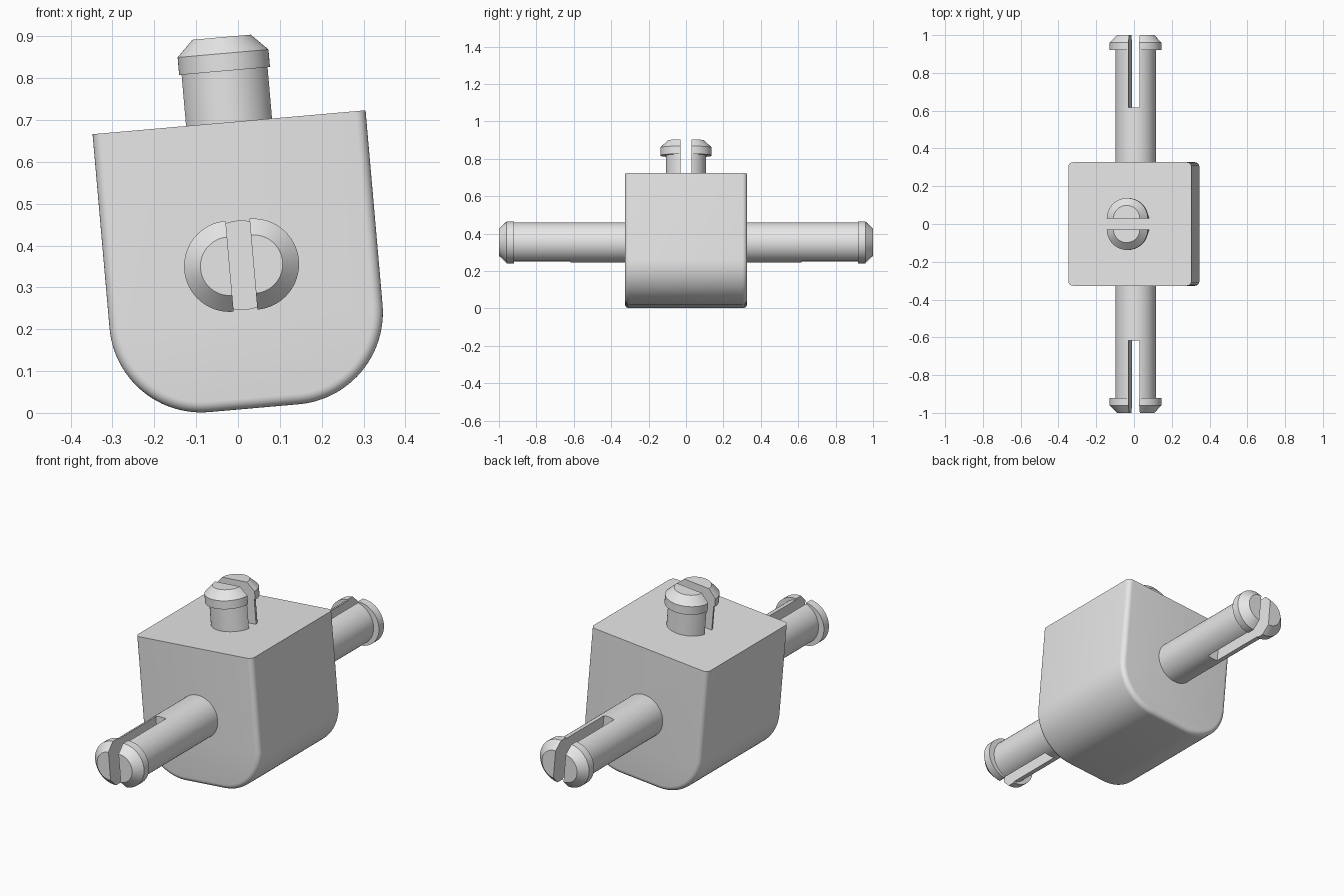
import bpy, bmesh
from math import sin, cos, pi, radians, acos
from mathutils import Matrix

cube = bpy.data.objects.get("Cube")
if cube:
    bpy.data.objects.remove(cube, do_unlink=True)

grey = bpy.data.materials.new("light_grey")
grey.use_nodes = True
grey.diffuse_color = (0.8, 0.8, 0.8, 1)
grey.node_tree.nodes["Principled BSDF"].inputs["Base Color"].default_value = (0.8, 0.8, 0.8, 1)

# The whole model leans sideways about the long pin's axis
LEAN = Matrix.Translation((0.0085, 0, 0.353)) @ Matrix.Rotation(radians(-5), 4, 'Y')
SHAFT_R, HEAD_R, TIP_R, SLOT = 0.107, 0.109, 0.07, 0.0285
STEPS = 32


def finish(name, bm, matrix):
    bmesh.ops.recalc_face_normals(bm, faces=bm.faces)
    mesh = bpy.data.meshes.new(name)
    bm.to_mesh(mesh)
    bm.free()
    mesh.shade_smooth()
    mesh.set_sharp_from_angle(angle=radians(30))
    mesh.materials.append(grey)
    obj = bpy.data.objects.new(name, mesh)
    obj.matrix_world = LEAN @ matrix
    bpy.context.collection.objects.link(obj)


def loft(name, sections, matrix):
    """Skin a stack of (outline, height) sections and cap both ends."""
    bm = bmesh.new()
    rings = [[bm.verts.new((x, y, z)) for x, y in outline] for outline, z in sections]
    count = len(rings[0])
    for low, high in zip(rings, rings[1:]):
        for i in range(count):
            j = (i + 1) % count
            bm.faces.new((low[i], low[j], high[j], high[i]))
    bm.faces.new(rings[0][::-1])
    bm.faces.new(rings[-1])
    finish(name, bm, matrix)


def arc(radius, half_angle, centre_x=0.0):
    return [(centre_x + radius * cos(a), radius * sin(a))
            for a in (half_angle * (2 * i / STEPS - 1) for i in range(STEPS + 1))]


def split_pin(name, matrix, base, floor, collar, taper, tip):
    """Round shaft ending in two prongs with a flared, chamfered head."""
    circle = [(SHAFT_R * cos(2 * pi * i / 64), SHAFT_R * sin(2 * pi * i / 64)) for i in range(64)]
    loft(name + "_shaft", [(circle, base), (circle, floor)], matrix)
    stem = arc(SHAFT_R, acos(SLOT / SHAFT_R))
    head = arc(HEAD_R, pi / 2, SLOT)
    end = arc(TIP_R, pi / 2, SLOT)
    for side, turn in (("a", 0), ("b", pi)):
        loft(f"{name}_prong_{side}",
             [(stem, floor), (stem, collar), (head, collar), (head, taper), (end, tip)],
             matrix @ Matrix.Rotation(turn, 4, 'Z'))


# Block: U-shaped profile, filleted along its front and back rims except on top
W, H, D, R = 0.3275, 0.343, 0.327, 0.22
profile = [(W, H), (-W, H)]
for cx, start in ((-(W - R), pi), (W - R, 1.5 * pi)):
    for i in range(25):
        a = start + i / 24 * pi / 2
        profile.append((cx + R * cos(a), R - H + R * sin(a)))
bm = bmesh.new()
face = bm.faces.new([bm.verts.new((x, -D, z)) for x, z in profile])
moved = bmesh.ops.extrude_face_region(bm, geom=[face], use_keep_orig=True)["geom"]
bmesh.ops.translate(bm, vec=(0, 2 * D, 0),
                    verts=[g for g in moved if isinstance(g, bmesh.types.BMVert)])
bmesh.ops.recalc_face_normals(bm, faces=bm.faces)
rims = [e for e in bm.edges
        if e.verts[0].co.y * e.verts[1].co.y > 0
        and min(v.co.z for v in e.verts) < H - 0.01]
bmesh.ops.bevel(bm, geom=rims, offset=0.025, segments=6, profile=0.5,
                affect='EDGES', clamp_overlap=False)
finish("block", bm, Matrix())

# Long pins front and back, short pin on top
for name, angle in (("front_pin", 90), ("back_pin", -90)):
    split_pin(name, Matrix.Rotation(radians(angle), 4, 'X'), 0.3, 0.617, 0.92, 0.96, 1.0)
split_pin("top_pin", Matrix.Rotation(pi / 2, 4, 'Z'), 0.3, H - 0.002, 0.466, 0.508, 0.547)
